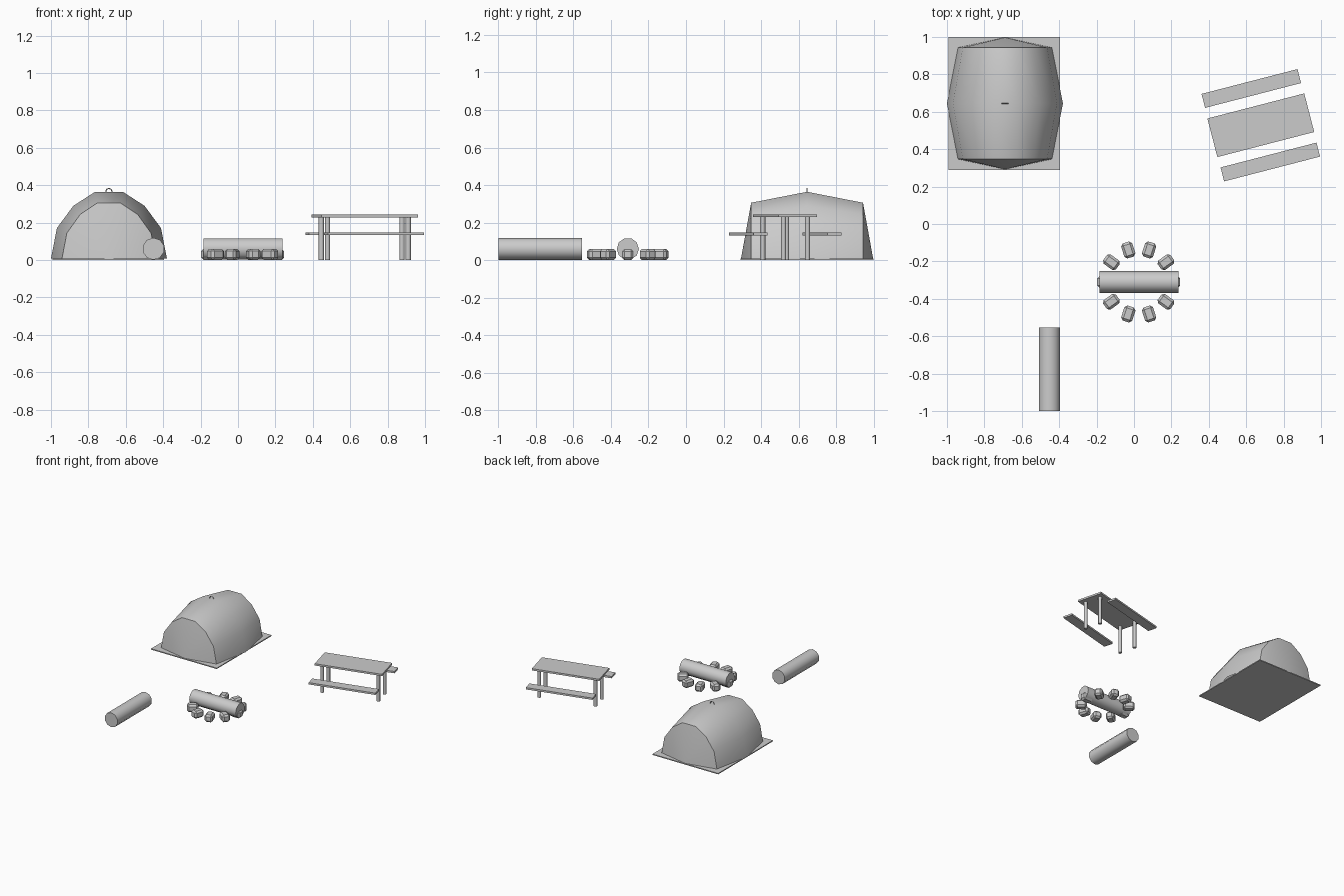
import bpy, bmesh, math
from mathutils import Matrix

if "Cube" in bpy.data.objects:
    bpy.data.objects.remove(bpy.data.objects["Cube"])


def make_object(name, bm, smooth=None):
    bmesh.ops.recalc_face_normals(bm, faces=bm.faces)
    mesh = bpy.data.meshes.new(name)
    bm.to_mesh(mesh)
    bm.free()
    ob = bpy.data.objects.new(name, mesh)
    bpy.context.collection.objects.link(ob)
    if smooth:
        bpy.ops.object.select_all(action='DESELECT')
        ob.select_set(True)
        bpy.context.view_layer.objects.active = ob
        bpy.ops.object.shade_smooth_by_angle(angle=math.radians(smooth))
    return ob


def box(name, loc, size, angle=0, bevel=0):
    bm = bmesh.new()
    bmesh.ops.create_cube(bm, size=1)
    bm.transform(Matrix.Diagonal((*size, 1)))
    if bevel:
        bmesh.ops.bevel(bm, geom=bm.edges[:], offset=bevel, segments=1,
                        profile=0.5, affect='EDGES')
    ob = make_object(name, bm)
    ob.location = loc
    ob.rotation_euler.z = angle
    return ob


def cylinder(name, loc, radius, length, sides, rot=(0, 0, 0)):
    bm = bmesh.new()
    bmesh.ops.create_cone(bm, cap_ends=True, segments=sides,
                          radius1=radius, radius2=radius, depth=length)
    ob = make_object(name, bm, 50)
    ob.location = loc
    ob.rotation_euler = rot
    return ob


# tent: three arches skinned together, each end fanned down to a ground point
TX, TY = -0.69, 0.645
half = [(0.31, 0.008), (0.278, 0.171), (0.19, 0.29), (0.075, 0.364)]
arch = half + [(-x, z) for x, z in reversed(half)]
bm = bmesh.new()
rows = []
for dy, sx, sz in ((-0.298, 0.81, 0.84), (0, 1, 1), (0.298, 0.81, 0.84)):
    rows.append([bm.verts.new((TX + x * sx, TY + dy, max(z * sz, 0.008)))
                 for x, z in arch])
for a, b in zip(rows, rows[1:]):
    for i in range(len(arch) - 1):
        bm.faces.new((a[i], a[i + 1], b[i + 1], b[i]))
for row, dy in ((rows[0], -0.352), (rows[2], 0.352)):
    foot = bm.verts.new((TX, TY + dy, 0.008))
    for i in range(len(arch) - 1):
        bm.faces.new((foot, row[i], row[i + 1]))
make_object("tent_canopy", bm, 60)

# ground sheet and top hanging loop
box("tent_ground_sheet", (TX - 0.004, TY, 0.004), (0.596, 0.71, 0.008))
bpy.ops.mesh.primitive_torus_add(location=(TX, TY, 0.366), rotation=(math.pi / 2, 0, 0),
                                 major_segments=8, minor_segments=4,
                                 major_radius=0.017, minor_radius=0.003)
bpy.context.object.name = "tent_top_loop"

# logs
cylinder("seat_log", (-0.452, -0.776, 0.06), 0.059, 0.445, 10, (math.pi / 2, 0, 0))
cylinder("fire_log", (0.026, -0.31, 0.06), 0.059, 0.422, 10, (0, math.pi / 2, 0))

# ring of fire stones
for i in range(10):
    a = i * math.tau / 10
    box("fire_stone", (0.025 + 0.18 * math.cos(a), -0.31 + 0.18 * math.sin(a), 0.03),
        (0.084, 0.062, 0.06), a, 0.013)

# picnic table, turned a little
A = math.radians(14.5)


def turned(x, y, z):
    return (0.678 + x * math.cos(A) - y * math.sin(A),
            0.528 + x * math.sin(A) + y * math.cos(A), z)


box("table_top", turned(0, 0, 0.236), (0.535, 0.213, 0.015), A)
for s in (-1, 1):
    box("table_bench", turned(0, s * 0.203, 0.14), (0.53, 0.077, 0.015), A)
    for t in (-1, 1):
        cylinder("table_leg", turned(s * 0.223, t * 0.066, 0.116), 0.014, 0.232, 8)
